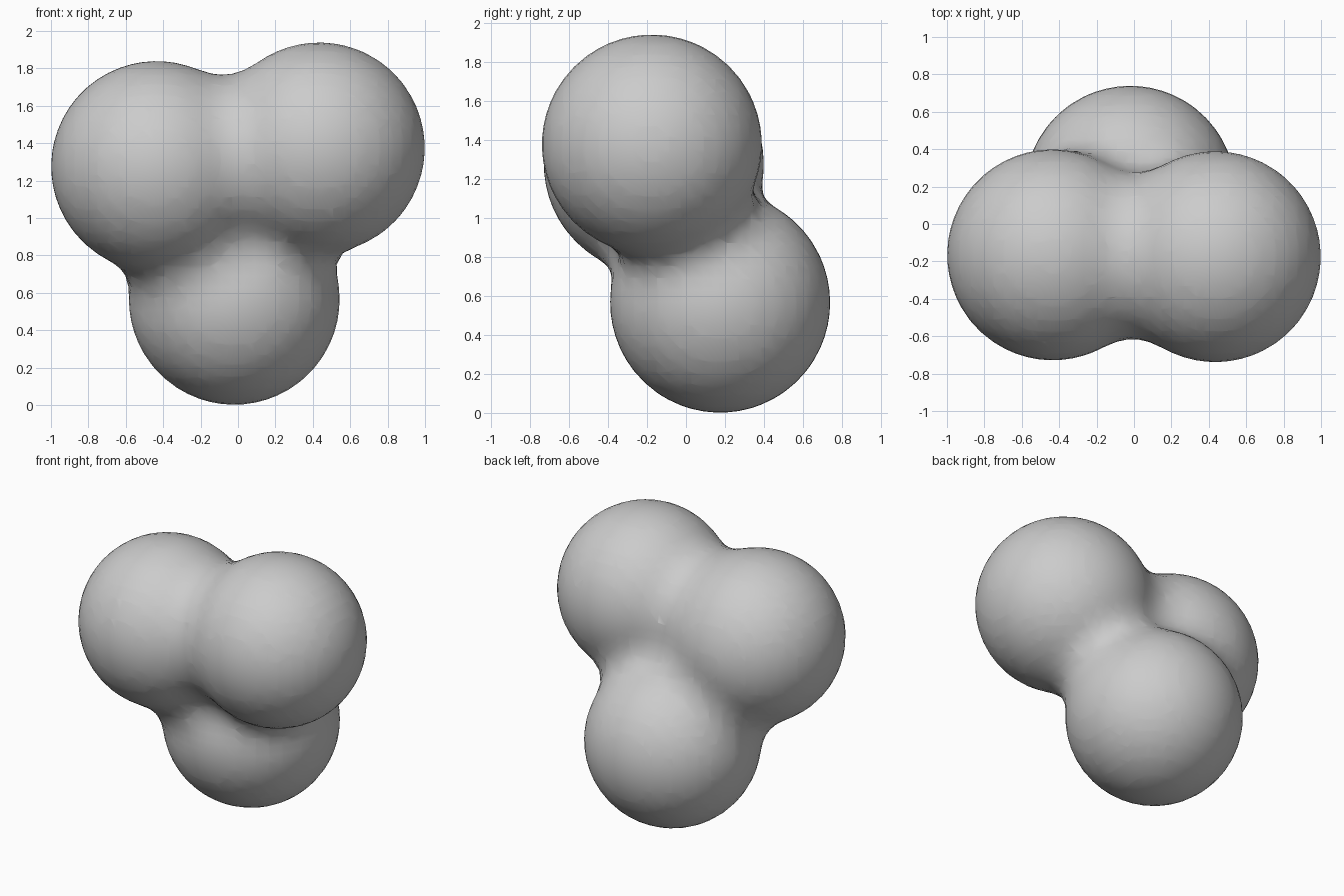
import bpy

if "Cube" in bpy.data.objects:
    bpy.data.objects.remove(bpy.data.objects["Cube"])

# Three balls melting into each other: x, y, z of each centre
CENTRES = [(-0.435, -0.165, 1.275), (0.435, -0.175, 1.375), (-0.02, 0.175, 0.565)]

# Blended field
field = bpy.data.metaballs.new("blend_field")
field.resolution = field.render_resolution = 0.06
field.threshold = 0.294
for c in CENTRES:
    ball = field.elements.new(type='BALL')
    ball.co = c
    ball.radius = 0.82
    ball.stiffness = 2.0
helper = bpy.data.objects.new("blend_helper", field)
bpy.context.collection.objects.link(helper)
bpy.context.view_layer.update()

# Surface mesh taken from the field
deps = bpy.context.evaluated_depsgraph_get()
mesh = bpy.data.meshes.new_from_object(helper.evaluated_get(deps))
mesh.name = "ball_cluster"
cluster = bpy.data.objects.new("ball_cluster", mesh)
bpy.context.collection.objects.link(cluster)
cluster.matrix_world = helper.matrix_world
bpy.data.objects.remove(helper)
for p in mesh.polygons:
    p.use_smooth = True
